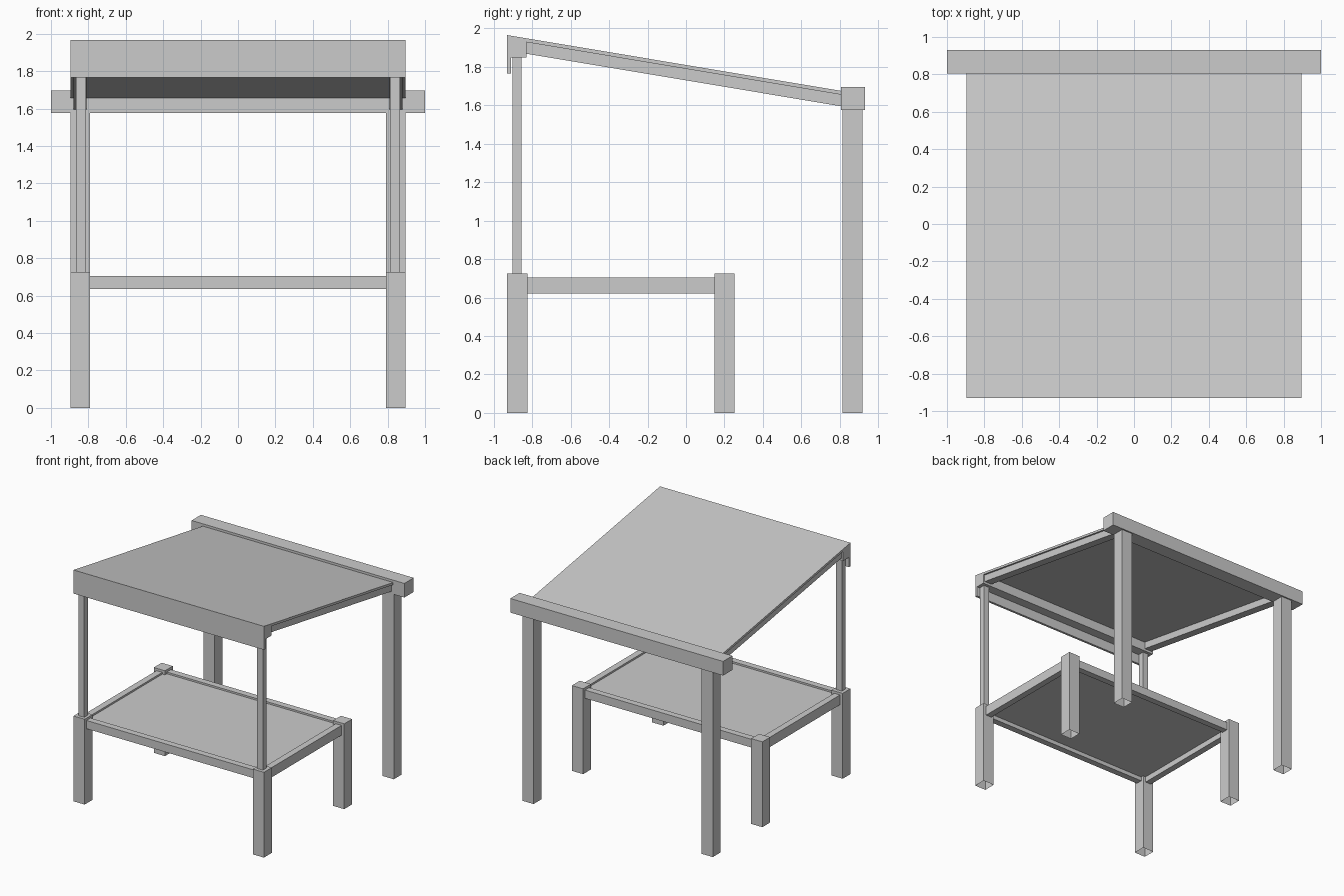
import bpy
import bmesh

cube = bpy.data.objects.get("Cube")
if cube:
    bpy.data.objects.remove(cube, do_unlink=True)

grey = bpy.data.materials.new("plain grey")
grey.use_nodes = True
colour = (0.6, 0.6, 0.6, 1)
grey.diffuse_color = colour
grey.node_tree.nodes["Principled BSDF"].inputs["Base Color"].default_value = colour


def prism(name, x0, x1, profile, open_bottom=False):
    """Extrude a (y, z) profile along x."""
    bm = bmesh.new()
    face = bm.faces.new([bm.verts.new((x0, y, z)) for y, z in profile])
    ext = bmesh.ops.extrude_face_region(bm, geom=[face])
    moved = [v for v in ext["geom"] if isinstance(v, bmesh.types.BMVert)]
    bmesh.ops.translate(bm, verts=moved, vec=(x1 - x0, 0, 0))
    bmesh.ops.recalc_face_normals(bm, faces=bm.faces)
    if open_bottom:
        down = [f for f in bm.faces if f.normal.z < -0.9]
        bmesh.ops.delete(bm, geom=down, context="FACES")
    mesh = bpy.data.meshes.new(name)
    bm.to_mesh(mesh)
    bm.free()
    mesh.materials.append(grey)
    obj = bpy.data.objects.new(name, mesh)
    bpy.context.collection.objects.link(obj)
    return obj


def box(name, x, y, z, open_bottom=False):
    corners = [(y[0], z[0]), (y[1], z[0]), (y[1], z[1]), (y[0], z[1])]
    return prism(name, x[0], x[1], corners, open_bottom)


def slope(y, drop=0.0):
    """Height of the roof surface at y, lowered by drop."""
    return 1.965 - (y + 0.93) * 0.167 - drop


# Parts repeated on each side
for side, s in (("right", -1), ("left", 1)):
    leg_x = (s * 0.79, s * 0.895)
    box(f"front_leg_{side}", leg_x, (-0.93, -0.825), (0, 0.725), True)
    box(f"middle_leg_{side}", leg_x, (0.148, 0.253), (0, 0.725), True)
    box(f"back_leg_{side}", leg_x, (0.813, 0.918), (0, 1.575), True)
    box(f"thin_post_{side}", (s * 0.813, s * 0.866), (-0.903, -0.855), (0.725, 1.85))
    box(f"shelf_side_rail_{side}", (s * 0.815, s * 0.87), (-0.825, 0.148), (0.622, 0.705))
    prism(f"roof_side_beam_{side}", s * 0.81, s * 0.88,
          [(-0.83, slope(-0.83, 0.02)), (0.805, slope(0.805, 0.02)),
           (0.805, slope(0.805, 0.08)), (-0.83, slope(-0.83, 0.08))])

# Shelf
box("shelf_front_rail", (-0.79, 0.79), (-0.905, -0.85), (0.635, 0.705))
box("shelf_back_rail", (-0.79, 0.79), (0.173, 0.228), (0.635, 0.705))
box("shelf_panel", (-0.815, 0.815), (-0.85, 0.173), (0.67, 0.69))

# Roof
prism("roof_panel", -0.895, 0.895,
      [(-0.93, slope(-0.93)), (0.805, slope(0.805)),
       (0.805, slope(0.805, 0.02)), (-0.93, slope(-0.93, 0.02))])
box("roof_fascia", (-0.895, 0.895), (-0.93, -0.91), (1.765, slope(-0.91, 0.01)))
prism("roof_front_beam", -0.895, 0.895,
      [(-0.91, 1.848), (-0.83, 1.848),
       (-0.83, slope(-0.83, 0.02)), (-0.91, slope(-0.91, 0.02))])
box("back_beam", (-1, 1), (0.805, 0.93), (1.575, 1.695))
